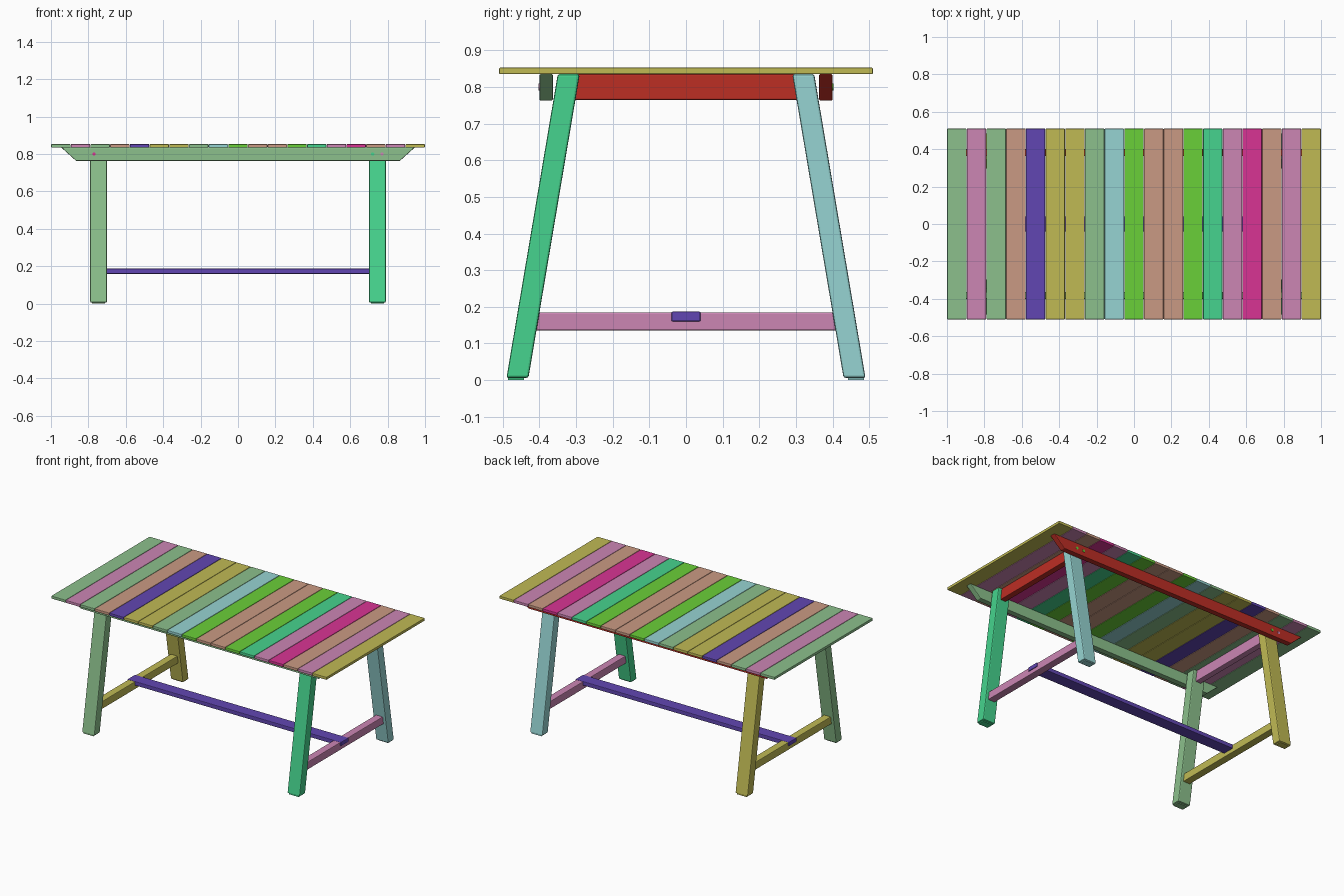
import bpy
import bmesh
import math
from mathutils import Matrix

old = bpy.data.objects.get("Cube")
if old:
    bpy.data.objects.remove(old, do_unlink=True)


def linear(c):
    c /= 255
    return c / 12.92 if c <= 0.04045 else ((c + 0.055) / 1.055) ** 2.4


def material(name, r, g, b):
    m = bpy.data.materials.new(name)
    m.use_nodes = True
    colour = (linear(r), linear(g), linear(b), 1)
    m.diffuse_color = colour
    m.node_tree.nodes["Principled BSDF"].inputs["Base Color"].default_value = colour
    return m


MATS = {
    "sage": material("sage", 140, 192, 140),
    "pink": material("pink", 204, 134, 180),
    "tan": material("tan", 202, 154, 131),
    "purple": material("purple", 97, 70, 178),
    "olive": material("olive", 192, 186, 84),
    "aqua": material("aqua", 150, 212, 210),
    "lime": material("lime", 106, 208, 56),
    "green": material("green", 70, 212, 142),
    "magenta": material("magenta", 216, 52, 148),
    "red": material("red", 188, 46, 36),
}


def finish(name, bm, colour, bevel=0.0):
    bmesh.ops.recalc_face_normals(bm, faces=bm.faces)
    mesh = bpy.data.meshes.new(name)
    bm.to_mesh(mesh)
    bm.free()
    mesh.materials.append(MATS[colour])
    ob = bpy.data.objects.new(name, mesh)
    bpy.context.collection.objects.link(ob)
    if bevel:
        mod = ob.modifiers.new("soft_edges", "BEVEL")
        mod.width = bevel
        mod.segments = 2
    return ob


def prism(name, profile, axis, lo, hi, colour, bevel=0.004):
    """Extrude a profile along x (profile in y, z) or along y (profile in x, z)."""
    def place(p, t):
        return (t, p[0], p[1]) if axis == "x" else (p[0], t, p[1])
    bm = bmesh.new()
    face = bm.faces.new([bm.verts.new(place(p, lo)) for p in profile])
    new = bmesh.ops.extrude_face_region(bm, geom=[face])["geom"]
    verts = [v for v in new if isinstance(v, bmesh.types.BMVert)]
    shift = (hi - lo, 0, 0) if axis == "x" else (0, hi - lo, 0)
    bmesh.ops.translate(bm, verts=verts, vec=shift)
    return finish(name, bm, colour, bevel)


def box(name, x, y, z, colour, bevel=0.004):
    profile = [(y[0], z[0]), (y[1], z[0]), (y[1], z[1]), (y[0], z[1])]
    return prism(name, profile, "x", x[0], x[1], colour, bevel)


UNDER, TOP = 0.835, 0.853
LEG_X = 0.745

# Table top planks
planks = ("sage pink sage tan purple olive olive sage aqua lime tan tan lime "
          "green pink magenta tan pink olive").split()
width = 2 / len(planks)
for i, colour in enumerate(planks):
    x = -1 + i * width
    box(f"top_plank_{i + 1}", (x + 0.001, x + width - 0.001), (-0.51, 0.51),
        (UNDER, TOP), colour, 0.003)

# Splayed legs with small feet
legs = [("front_right_leg", -1, -1, "sage"), ("front_left_leg", 1, -1, "green"),
        ("back_right_leg", -1, 1, "olive"), ("back_left_leg", 1, 1, "aqua")]
for name, sx, sy, colour in legs:
    profile = [(sy * 0.49, 0.006), (sy * 0.43, 0.006),
               (sy * 0.29, UNDER), (sy * 0.35, UNDER)]
    cx = sx * LEG_X
    prism(name, profile, "x", cx - 0.045, cx + 0.045, colour, 0.006)
    box(name + "_foot", (cx - 0.035, cx + 0.035),
        sorted((sy * 0.442, sy * 0.486)), (0, 0.01), colour, 0)

# Long aprons with slanted ends
apron = [(-0.945, UNDER), (-0.865, 0.763), (0.865, 0.763), (0.945, UNDER)]
prism("front_apron", apron, "y", -0.40, -0.363, "sage")
prism("back_apron", apron, "y", 0.363, 0.40, "red")

# End aprons and end stretchers
for side, sx, apron_colour, bar_colour in (("right", -1, "pink", "olive"),
                                           ("left", 1, "red", "pink")):
    cx = sx * LEG_X
    box(side + "_apron", (cx - 0.02, cx + 0.02), (-0.31, 0.31),
        (0.765, UNDER), apron_colour)
    box(side + "_stretcher", (cx - 0.025, cx + 0.025), (-0.42, 0.42),
        (0.135, 0.185), bar_colour)

# Centre stretcher
box("centre_stretcher", (-0.775, 0.775), (-0.04, 0.04), (0.16, 0.187), "purple")

# Dowel caps on the long aprons
caps = [(-0.77, -1, "magenta"), (-0.72, -1, "sage"), (0.72, -1, "green"),
        (0.77, -1, "pink"), (-0.77, 1, "pink"), (-0.72, 1, "lime"),
        (0.72, 1, "lime"), (0.77, 1, "lime")]
for i, (x, sy, colour) in enumerate(caps):
    bm = bmesh.new()
    bmesh.ops.create_cone(
        bm, cap_ends=True, segments=12, radius1=0.009, radius2=0.009, depth=0.006,
        matrix=Matrix.Translation((x, sy * 0.399, 0.80))
        @ Matrix.Rotation(math.pi / 2, 4, "X"))
    finish(f"dowel_cap_{i + 1}", bm, colour)
